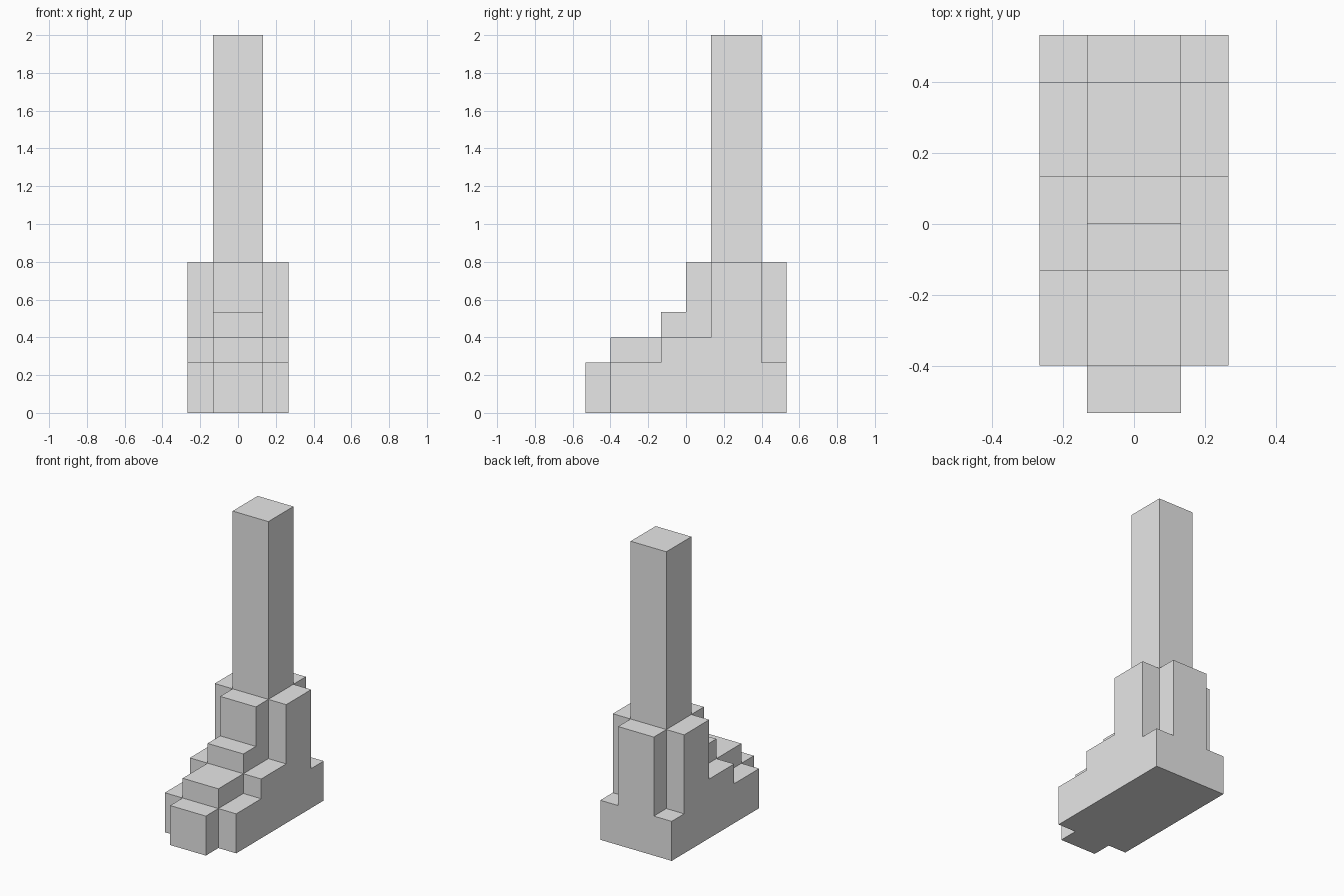
import bpy
import bmesh

cube = bpy.data.objects.get("Cube")
if cube:
    bpy.data.objects.remove(cube, do_unlink=True)

U = 2 / 15  # one block

grey = bpy.data.materials.new("light grey")
grey.use_nodes = True
grey.diffuse_color = (0.8, 0.8, 0.8, 1)
grey.node_tree.nodes["Principled BSDF"].inputs["Base Color"].default_value = (0.8, 0.8, 0.8, 1)


def stepped_slab(name, x0, x1, steps):
    """Extrude a stepped outline along x; steps are (y start, y end, height) in blocks."""
    outline = [(steps[0][0], 0)]
    for start, end, height in steps:
        outline += [(start, height), (end, height)]
    outline.append((steps[-1][1], 0))
    bm = bmesh.new()
    face = bm.faces.new([bm.verts.new((x0 * U, y * U, z * U)) for y, z in outline])
    result = bmesh.ops.extrude_face_region(bm, geom=[face])
    moved = [v for v in result["geom"] if isinstance(v, bmesh.types.BMVert)]
    bmesh.ops.translate(bm, verts=moved, vec=((x1 - x0) * U, 0, 0))
    bmesh.ops.recalc_face_normals(bm, faces=bm.faces)
    mesh = bpy.data.meshes.new(name)
    bm.to_mesh(mesh)
    bm.free()
    mesh.materials.append(grey)
    obj = bpy.data.objects.new(name, mesh)
    bpy.context.collection.objects.link(obj)
    return obj


# Central spine: front steps, tall tower and rear buttress
stepped_slab("central_tower", -1, 1,
             [(-4, -3, 2), (-3, -1, 3), (-1, 0, 4), (0, 1, 6), (1, 3, 15), (3, 4, 6)])

# Matching stepped wings on both sides
wing_steps = [(-3, -1, 2), (-1, 1, 3), (1, 3, 6), (3, 4, 2)]
stepped_slab("left_wing", 1, 2, wing_steps)
stepped_slab("right_wing", -2, -1, wing_steps)
